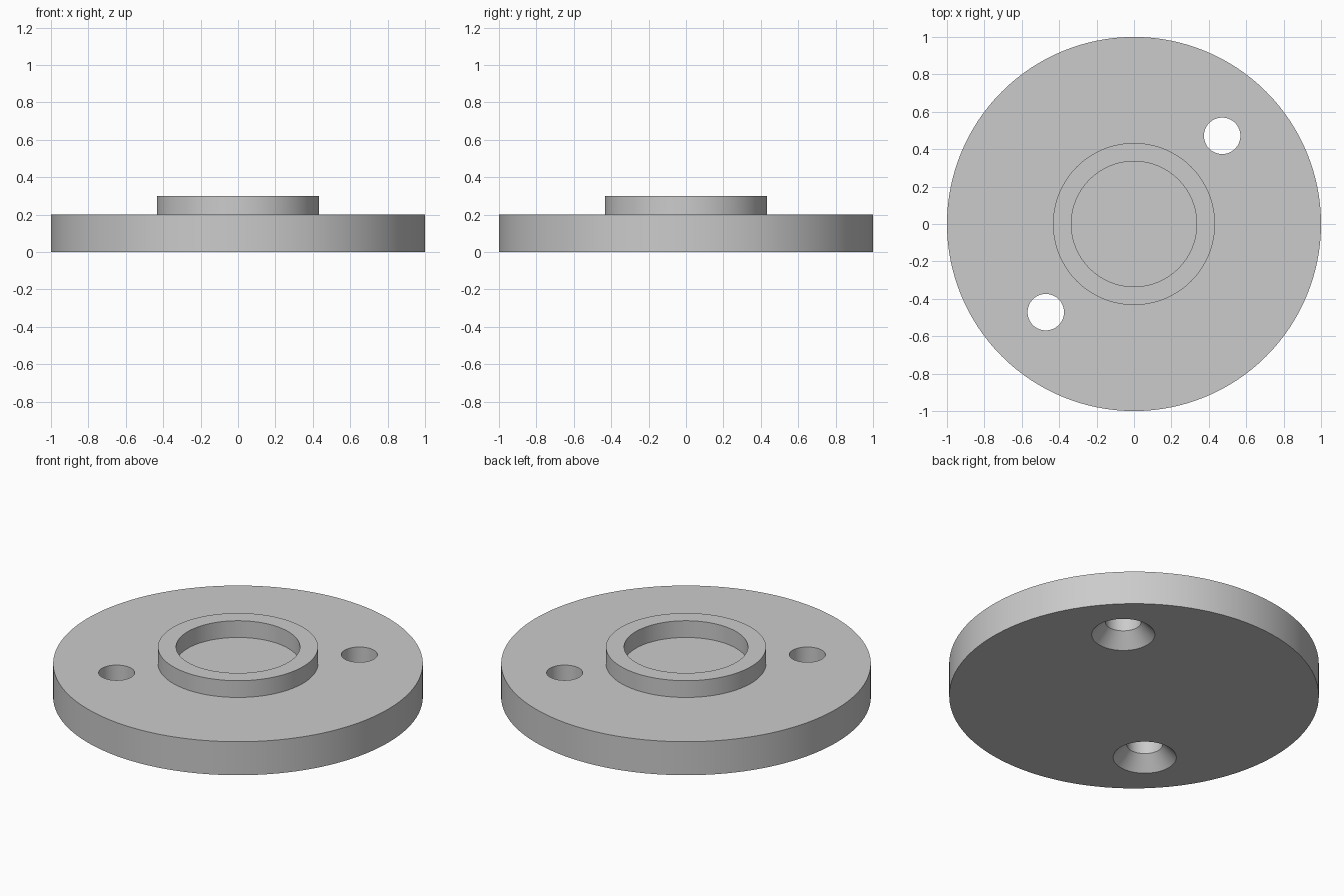
import bpy
import bmesh
import math

cube = bpy.data.objects.get("Cube")
if cube:
    bpy.data.objects.remove(cube, do_unlink=True)

RADIUS, THICK = 1.0, 0.2            # flange disc
RING_OUT, RING_IN, RING_TOP = 0.433, 0.335, 0.3
HOLE_R, SINK_R, SINK_DEPTH = 0.0975, 0.171, 0.08
HOLE_POS = 0.4714                   # x and y offset of the holes

grey = bpy.data.materials.new("plain grey")
grey.use_nodes = True
colour = (0.6, 0.6, 0.6, 1)
grey.diffuse_color = colour
grey.node_tree.nodes["Principled BSDF"].inputs["Base Color"].default_value = colour


def lathe(name, profile, steps, location=(0, 0, 0)):
    """Turn (radius, height) points into a closed solid about z."""
    bm = bmesh.new()
    rings = []
    for r, z in profile:
        angles = [2 * math.pi * i / steps for i in range(steps)]
        rings.append([bm.verts.new((r * math.cos(a), r * math.sin(a), z)) for a in angles])
    for low, high in zip(rings, rings[1:]):
        for i in range(steps):
            j = (i + 1) % steps
            bm.faces.new((low[i], low[j], high[j], high[i]))
    bm.faces.new(rings[0][::-1])
    bm.faces.new(rings[-1])
    bmesh.ops.recalc_face_normals(bm, faces=bm.faces)
    mesh = bpy.data.meshes.new(name)
    bm.to_mesh(mesh)
    bm.free()
    mesh.materials.append(grey)
    obj = bpy.data.objects.new(name, mesh)
    obj.location = location
    bpy.context.collection.objects.link(obj)
    return obj


# Disc with raised locating ring and flat recess floor
flange = lathe("flange", [
    (RADIUS, 0), (RADIUS, THICK), (RING_OUT, THICK), (RING_OUT, RING_TOP),
    (RING_IN, RING_TOP), (RING_IN, THICK)], 128)

# Two through holes, countersunk from below
bpy.context.view_layer.objects.active = flange
flange.select_set(True)
extra = 0.02
slope = (SINK_R - HOLE_R) / SINK_DEPTH
for side in (1, -1):
    cutter = lathe("hole_cutter", [
        (SINK_R + slope * extra, -extra), (HOLE_R, SINK_DEPTH),
        (HOLE_R, THICK + extra)], 64, (side * HOLE_POS, side * HOLE_POS, 0))
    cutter.hide_render = True
    cut = flange.modifiers.new("hole", "BOOLEAN")
    cut.operation = "DIFFERENCE"
    cut.solver = "EXACT"
    cut.object = cutter
    bpy.context.view_layer.update()
    bpy.ops.object.modifier_apply(modifier=cut.name)
    bpy.data.objects.remove(cutter, do_unlink=True)

# Smooth walls, crisp rims
bpy.ops.object.shade_smooth_by_angle(angle=math.radians(30))
